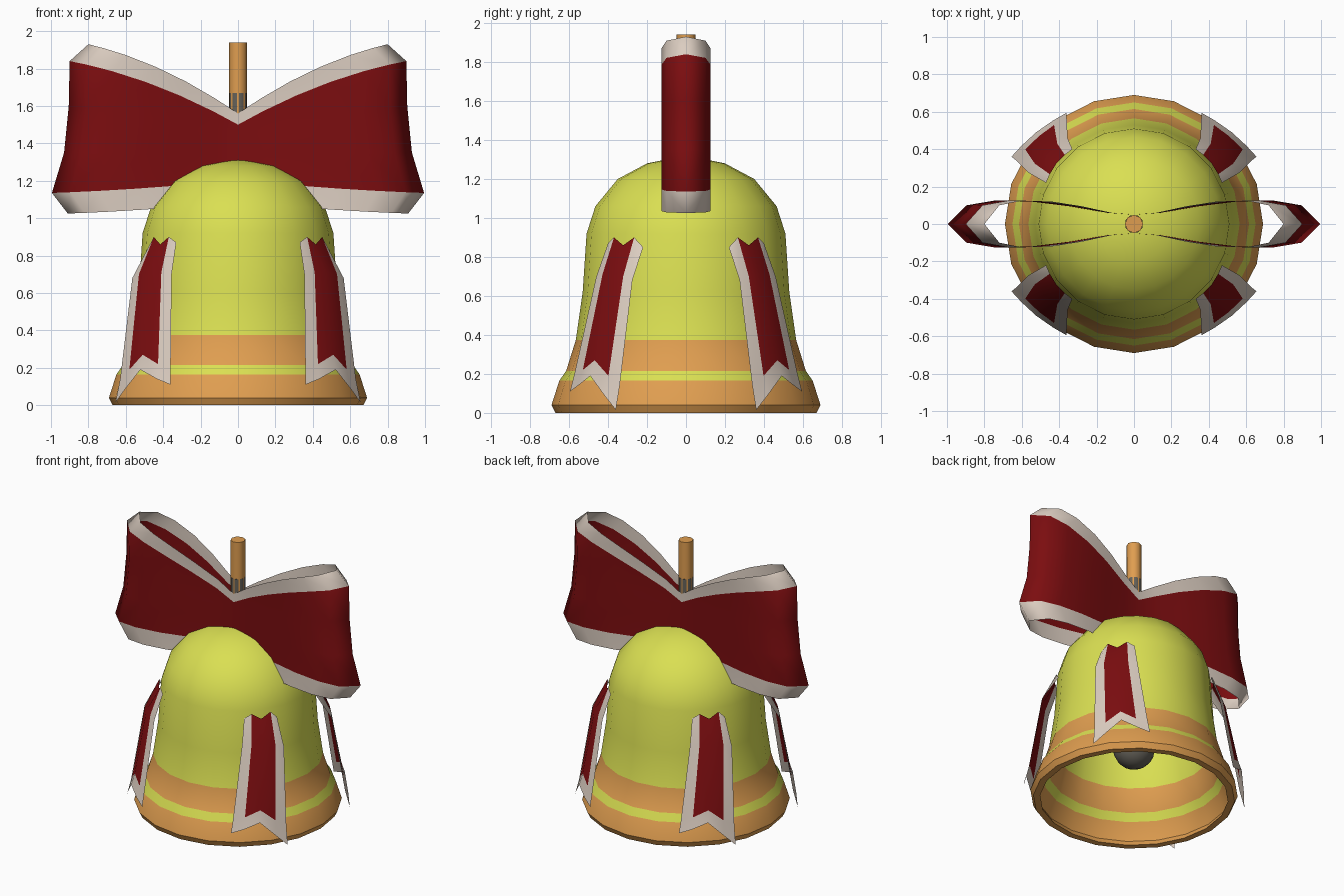
import bpy, bmesh, math
from mathutils import Vector

old = bpy.data.objects.get("Cube")
if old:
    bpy.data.objects.remove(old)


def material(name, rgb):
    m = bpy.data.materials.new(name)
    m.use_nodes = True
    m.diffuse_color = (*rgb, 1)
    m.node_tree.nodes["Principled BSDF"].inputs["Base Color"].default_value = (*rgb, 1)
    return m


YELLOW = material("yellow", (0.70, 0.74, 0.085))
ORANGE = material("orange", (0.74, 0.34, 0.08))
RED = material("dark_red", (0.20, 0.004, 0.005))
TRIM = material("cream", (0.71, 0.61, 0.53))
GREY = material("dark_grey", (0.13, 0.12, 0.10))


def finish(bm, name, mats, angle=40):
    mesh = bpy.data.meshes.new(name)
    bm.to_mesh(mesh)
    bm.free()
    for m in mats:
        mesh.materials.append(m)
    ob = bpy.data.objects.new(name, mesh)
    bpy.context.collection.objects.link(ob)
    bpy.ops.object.select_all(action='DESELECT')
    ob.select_set(True)
    bpy.context.view_layer.objects.active = ob
    bpy.ops.object.shade_smooth_by_angle(angle=math.radians(angle))
    return ob


def sheet(bm, rows, is_trim):
    """Skin a grid of points; is_trim(row, column) picks the second material."""
    grid = [[bm.verts.new(p) for p in row] for row in rows]
    for i in range(len(grid) - 1):
        for j in range(len(grid[0]) - 1):
            f = bm.faces.new((grid[i][j], grid[i + 1][j], grid[i + 1][j + 1], grid[i][j + 1]))
            f.material_index = int(is_trim(i, j))


def mirror(ob, x, y):
    mod = ob.modifiers.new("mirror", 'MIRROR')
    mod.use_axis = (x, y, False)
    mod.merge_threshold = 0.0005


# Bell: outer and inner wall turned around the axis, banded by height
outer = [(0.67, 0), (0.69, 0.04), (0.65, 0.165), (0.615, 0.215), (0.565, 0.375),
         (0.53, 0.62), (0.51, 0.92), (0.465, 1.06), (0.35, 1.2), (0.2, 1.28), (0, 1.32)]
inner = [(max(r - 0.045, 0), z - 0.04 if z > 1 else z) for r, z in outer]
profile = outer[::-1] + inner
bm = bmesh.new()
vs = [bm.verts.new((r, 0, z)) for r, z in profile]
es = [bm.edges.new(pair) for pair in zip(vs, vs[1:])]
bmesh.ops.spin(bm, geom=vs + es, cent=(0, 0, 0), axis=(0, 0, 1),
               angle=math.tau, steps=20, use_merge=True)
bmesh.ops.remove_doubles(bm, verts=bm.verts, dist=0.0005)
bmesh.ops.recalc_face_normals(bm, faces=bm.faces)
for f in bm.faces:
    z = f.calc_center_median().z
    f.material_index = int(z < 0.165 or 0.215 < z < 0.375)
finish(bm, "bell", [YELLOW, ORANGE], 25)


# Hanging rod, bow knot and clapper
def post(name, radius, z0, z1, mat, turn):
    bm = bmesh.new()
    bmesh.ops.create_cone(bm, cap_ends=True, segments=8, radius1=radius,
                          radius2=radius, depth=z1 - z0)
    ob = finish(bm, name, [mat], 50)
    ob.location.z = (z0 + z1) / 2
    ob.rotation_euler.z = turn


post("hanging_rod", 0.049, 0.4, 1.94, ORANGE, 0)
post("bow_knot", 0.0505, 1.25, 1.67, GREY, math.pi / 8)

bm = bmesh.new()
bmesh.ops.create_uvsphere(bm, u_segments=16, v_segments=10, radius=0.14)
finish(bm, "clapper", [GREY]).location.z = 0.38

# Bow: one loop half as an open strip, mirrored into two full loops
# each row: tip x, z at the knot, z at the tip
bow_rows = [(0.80, 1.56, 1.93), (0.90, 1.50, 1.84), (0.905, 1.42, 1.6),
            (0.93, 1.33, 1.35), (0.995, 1.205, 1.135), (0.91, 1.09, 1.025)]
# each station: fraction of the way to the tip, half depth
stations = [(0, 0.05), (0.15, 0.06), (0.35, 0.095), (0.55, 0.12),
            (0.75, 0.125), (0.9, 0.1), (1, 0)]
rows = []
for tip, z_knot, z_tip in bow_rows:
    rows.append([(tip * t, -y, z_knot + (z_tip - z_knot) * t * (1.5 - 0.5 * t))
                 for t, y in stations])
bm = bmesh.new()
sheet(bm, rows, lambda i, j: i in (0, len(bow_rows) - 2))
mirror(finish(bm, "bow", [RED, TRIM], 60), True, True)

# Ribbon tails: swallow-tailed strips at the four corners
columns = (0, 0.22, 0.5, 0.78, 1)
# each row: inner corner xy, outer corner xy, heights across the columns
tail_rows = [((0.33, -0.40), (0.47, -0.22), (0.87, 0.90, 0.86, 0.90, 0.85)),
             ((0.355, -0.46), (0.565, -0.275), (0.70, 0.71, 0.71, 0.70, 0.68)),
             ((0.36, -0.57), (0.63, -0.34), (0.21, 0.22, 0.27, 0.19, 0.14)),
             ((0.36, -0.595), (0.655, -0.36), (0.11, 0.14, 0.19, 0.09, 0.015))]
rows = []
for a, b, heights in tail_rows:
    row = []
    for u, z in zip(columns, heights):
        p = Vector(a).lerp(Vector(b), u)
        p += p.normalized() * 0.02 * math.sin(math.pi * u)
        row.append((p.x, p.y, z))
    rows.append(row)
bm = bmesh.new()
sheet(bm, rows, lambda i, j: i == 2 or j in (0, 3))
mirror(finish(bm, "ribbon_tails", [RED, TRIM], 30), True, True)
